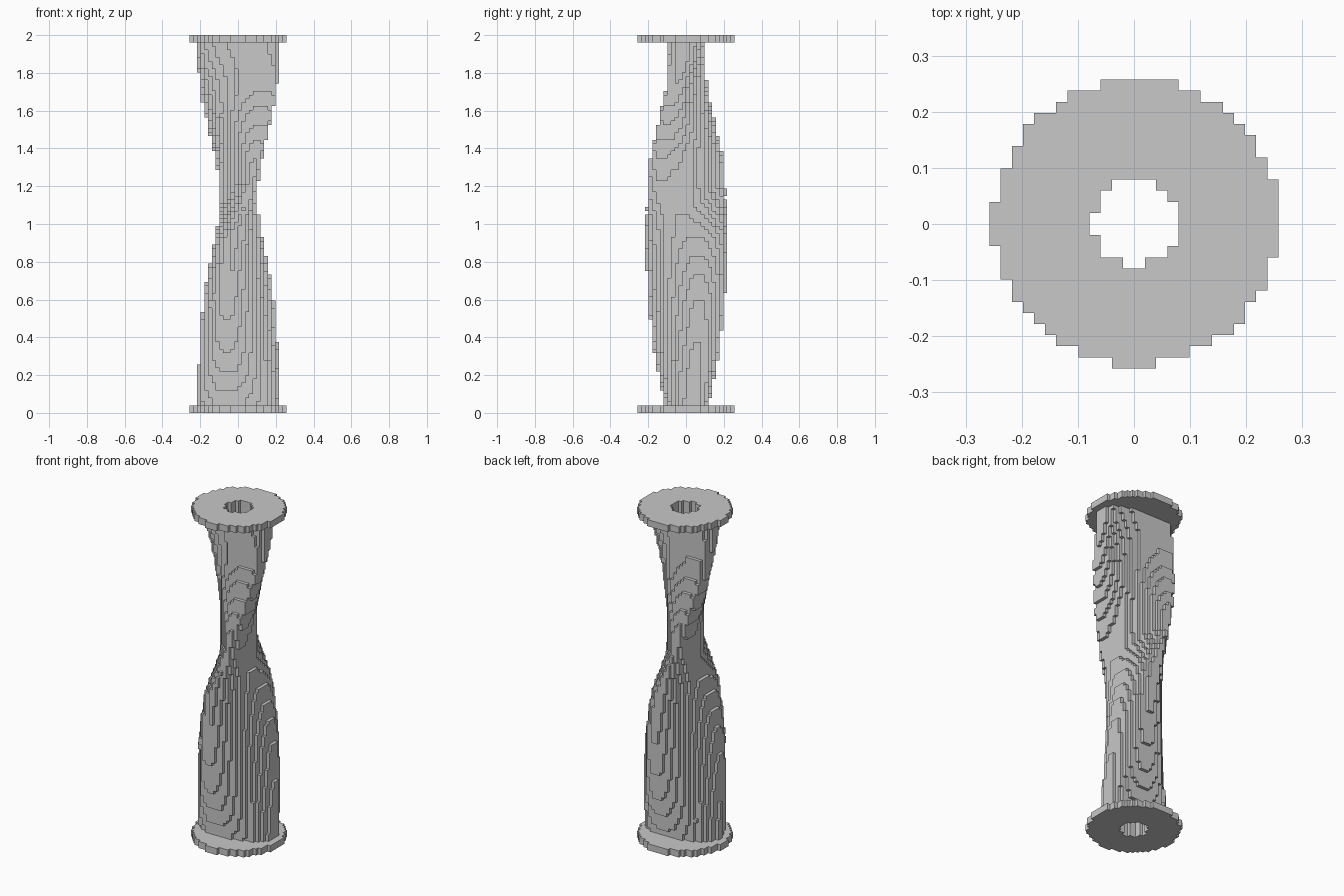
import bpy, bmesh, math

if "Cube" in bpy.data.objects:
    bpy.data.objects.remove(bpy.data.objects["Cube"])

LAYERS = 101
H = 2.0 / LAYERS          # cube size
N = 13                    # half the grid width in cubes
OFF = 0.003               # slight shift of the shape against the grid
FLANGE_R, BORE_R, BODY_R = 0.2536, 0.0755, 0.217

# Half-widths of the column by height, as (z, half-width)
WIDTH_X = [(0, .2135), (.25, .2115), (.36, .2055), (.565, .188), (.71, .168), (.81, .1485),
           (.91, .129), (1.005, .109), (1.14, .1), (1.27, .109), (1.365, .129),
           (1.45, .1485), (1.54, .168), (1.63, .188), (1.75, .2055), (1.8, .2115), (2, .2135)]
WIDTH_Y = [(0, .105), (.1, .129), (.2, .1485), (.3, .168), (.45, .188), (.65, .2055),
           (.76, .2115), (.96, .214), (1.19, .2115), (1.25, .2055), (1.365, .188),
           (1.45, .168), (1.55, .1485), (1.635, .129), (1.72, .109), (1.85, .1), (2, .1)]
DIAG_A = [(0, .197), (.3, .21), (.63, .213), (.93, .187), (1.1, .13), (1.22, .099),
          (1.5, .096), (1.62, .103), (1.75, .126), (1.87, .153), (2, .172)]
DIAG_B = [(0, .163), (.25, .153), (.5, .143), (.75, .143), (1.0, .158), (1.2, .19),
          (1.4, .211), (1.75, .211), (2, .188)]
DIRECTIONS = 24


def lookup(table, z):
    for (z0, v0), (z1, v1) in zip(table, table[1:]):
        if z <= z1:
            return v0 + (v1 - v0) * (z - z0) / (z1 - z0)
    return table[-1][1]


def part_of(k):
    if k < 2:
        return "bottom_flange"
    return "top_flange" if k >= LAYERS - 2 else "twisted_column"


# Rounded cross-section: a smooth half-width in every direction
def section(z):
    xx, yy, aa, bb = (lookup(t, z) ** 2 for t in (WIDTH_X, WIDTH_Y, DIAG_A, DIAG_B))
    mean, p, q = (xx + yy + aa + bb) / 4, (xx - yy) / 2, (aa - bb) / 2
    r = (xx + yy - aa - bb) / 4
    strips = []
    for n in range(DIRECTIONS):
        t = math.pi * n / DIRECTIONS
        w2 = mean + p * math.cos(2 * t) + q * math.sin(2 * t) + r * math.cos(4 * t)
        slack = 0 if n % (DIRECTIONS // 2) == 0 else 0.002
        strips.append((math.cos(t), math.sin(t), math.sqrt(max(w2, .008)) + slack))
    return strips


# Fill the grid layer by layer
solid = set()
for k in range(LAYERS):
    strips = section((k + 0.5) * H)
    for i in range(-N, N):
        for j in range(-N, N):
            x, y = (i + 0.5) * H - OFF, (j + 0.5) * H - OFF
            r = math.hypot(x, y)
            if r < BORE_R:
                continue
            if part_of(k) != "twisted_column":
                inside = r < FLANGE_R
            else:
                inside = r < BODY_R and all(abs(x * c + y * s) < w for c, s, w in strips)
            if inside:
                solid.add((i, j, k))

# Outward cube sides: direction and corner offsets
SIDES = []
for axis in range(3):
    u, v = (axis + 1) % 3, (axis + 2) % 3
    for s in (0, 1):
        direction = [0, 0, 0]
        direction[axis] = 2 * s - 1
        corners = []
        for a, b in ((0, 0), (1, 0), (1, 1), (0, 1)):
            c = [0, 0, 0]
            c[axis], c[u], c[v] = s, a, b
            corners.append(tuple(c))
        SIDES.append((direction, corners if s else corners[::-1]))

grey = bpy.data.materials.new("plain_grey")
grey.diffuse_color = (0.58, 0.58, 0.58, 1)
grey.use_nodes = True
grey.node_tree.nodes["Principled BSDF"].inputs["Base Color"].default_value = grey.diffuse_color


# Each part keeps only the exposed cube sides
def build(name):
    bm = bmesh.new()
    verts = {}
    for cell in sorted(solid):
        if part_of(cell[2]) != name:
            continue
        for d, corners in SIDES:
            if tuple(p + q for p, q in zip(cell, d)) in solid:
                continue
            face = []
            for c in corners:
                key = tuple(p + q for p, q in zip(cell, c))
                if key not in verts:
                    verts[key] = bm.verts.new([n * H for n in key])
                face.append(verts[key])
            bm.faces.new(face)
    mesh = bpy.data.meshes.new(name)
    bm.to_mesh(mesh)
    bm.free()
    mesh.materials.append(grey)
    bpy.context.collection.objects.link(bpy.data.objects.new(name, mesh))


for part in ("bottom_flange", "twisted_column", "top_flange"):
    build(part)
